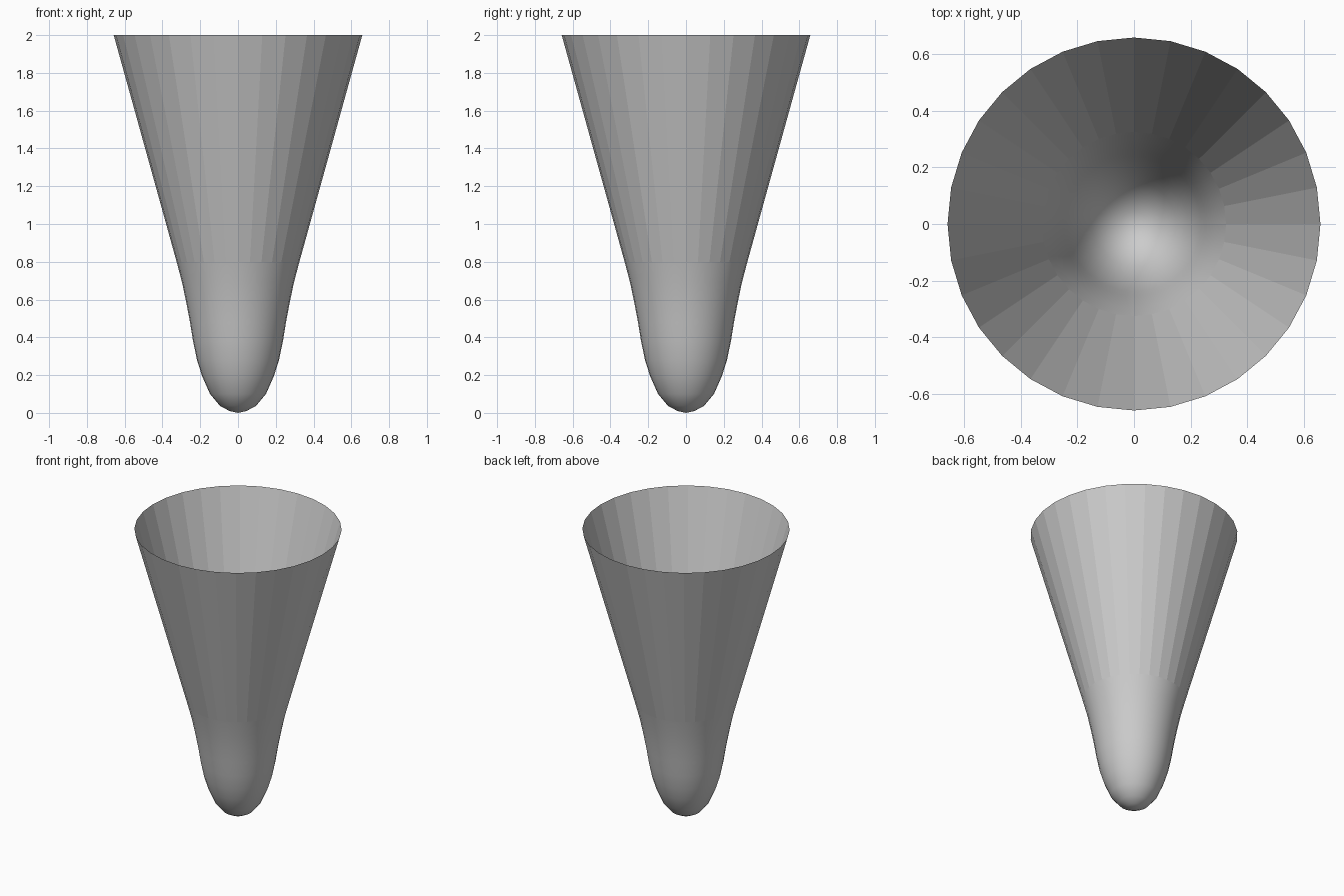
import bpy, bmesh, math

if "Cube" in bpy.data.objects:
    bpy.data.objects.remove(bpy.data.objects["Cube"])

SIDES = 32
# (radius, height) from just above the tip up to the open rim
PROFILE = [(0.045, 0.01), (0.095, 0.037), (0.148, 0.10), (0.19, 0.195),
           (0.217, 0.28), (0.238, 0.38), (0.254, 0.48), (0.273, 0.58),
           (0.296, 0.69), (0.325, 0.80), (0.658, 2.0)]

bm = bmesh.new()


def ring(r, z):
    return [bm.verts.new((r * math.cos(2 * math.pi * i / SIDES),
                          r * math.sin(2 * math.pi * i / SIDES), z))
            for i in range(SIDES)]


rings = [ring(r, z) for r, z in PROFILE]

# Rounded tip
tip = bm.verts.new((0, 0, 0))
for i in range(SIDES):
    bm.faces.new((tip, rings[0][(i + 1) % SIDES], rings[0][i])).smooth = True

# Smooth lower body, then one flat-faceted flare up to the open rim
for k, (low, high) in enumerate(zip(rings, rings[1:])):
    for i in range(SIDES):
        j = (i + 1) % SIDES
        face = bm.faces.new((low[i], low[j], high[j], high[i]))
        face.smooth = k < len(rings) - 2

mesh = bpy.data.meshes.new("open_cone_shell")
bm.to_mesh(mesh)
bm.free()
cone = bpy.data.objects.new("open_cone_shell", mesh)
bpy.context.collection.objects.link(cone)
